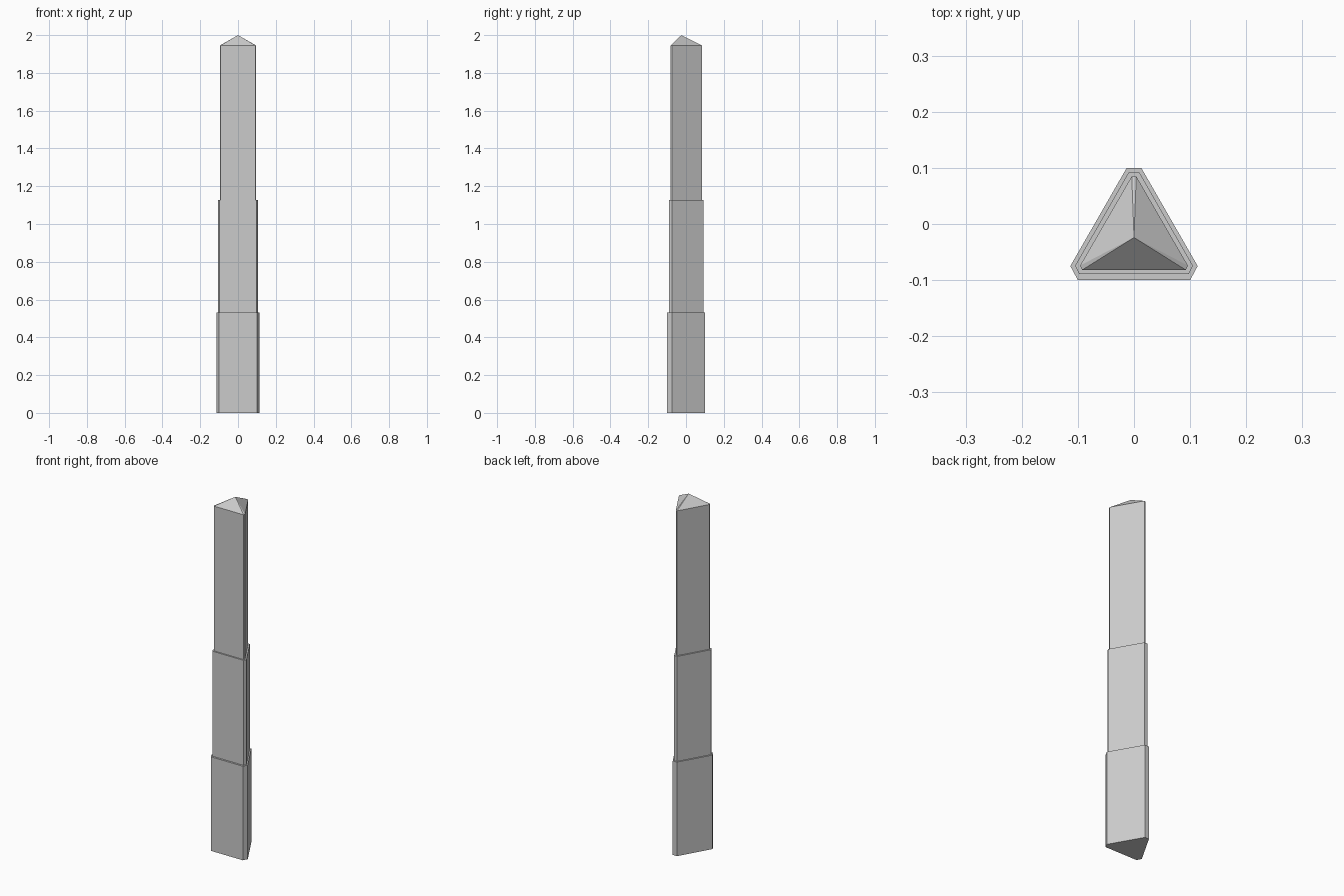
import bpy, bmesh

if "Cube" in bpy.data.objects:
    bpy.data.objects.remove(bpy.data.objects["Cube"])

# Each tier: half front width, front y, half widest, widest y, half back width, back y
LOWER = (0.100, -0.100, 0.1135, -0.075, 0.013, 0.100)
MIDDLE = (0.0975, -0.0895, 0.105, -0.0745, 0.0095, 0.092)
UPPER = (0.0925, -0.082, 0.096, -0.074, 0.004, 0.085)


def section(bm, s, z):
    """Triangle with clipped corners, counter-clockwise from above."""
    a, ay, b, by, c, cy = s
    pts = [(-a, ay), (a, ay), (b, by), (c, cy), (-c, cy), (-b, by)]
    return [bm.verts.new((x, y, z)) for x, y in pts]


def bridge(bm, lo, hi):
    n = len(lo)
    for i in range(n):
        j = (i + 1) % n
        bm.faces.new((lo[i], lo[j], hi[j], hi[i]))


bm = bmesh.new()

# Stepped shaft, with flat ledges between the tiers
levels = [(LOWER, 0), (LOWER, 0.532), (MIDDLE, 0.532),
          (MIDDLE, 1.126), (UPPER, 1.126), (UPPER, 1.945)]
rings = [section(bm, s, z) for s, z in levels]
bm.faces.new(rings[0][::-1])
for lo, hi in zip(rings, rings[1:]):
    bridge(bm, lo, hi)

# Pointed tip
apex = bm.verts.new((0, -0.024, 2))
top = rings[-1]
for i in range(6):
    bm.faces.new((top[i], top[(i + 1) % 6], apex))

bmesh.ops.recalc_face_normals(bm, faces=bm.faces[:])
mesh = bpy.data.meshes.new("stepped_triangular_post")
bm.to_mesh(mesh)
bm.free()
post = bpy.data.objects.new("stepped_triangular_post", mesh)
bpy.context.collection.objects.link(post)
